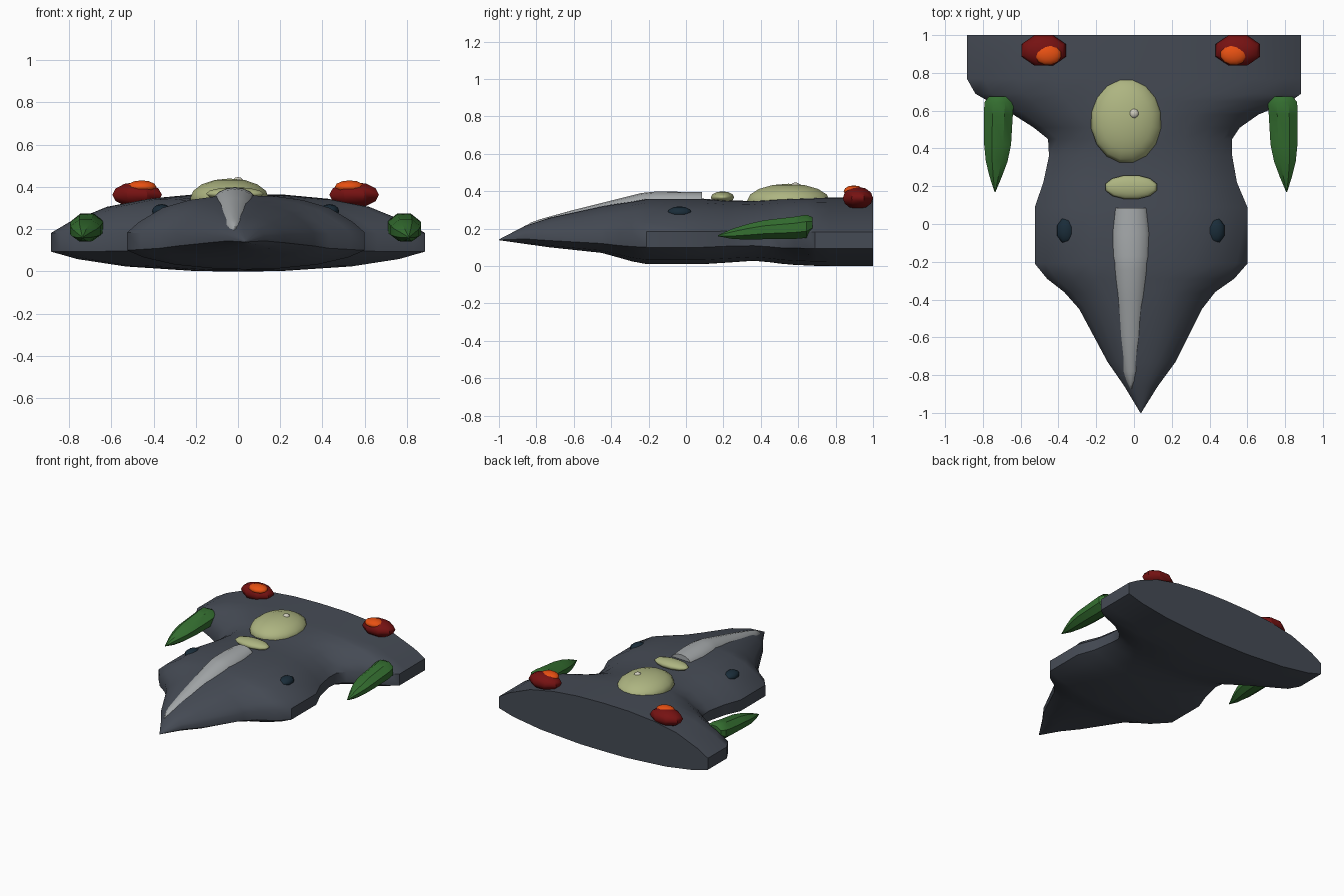
import bpy, bmesh, math

if "Cube" in bpy.data.objects:
    bpy.data.objects.remove(bpy.data.objects["Cube"])

CX = 0.036  # symmetry line of the paired parts


def material(name, rgb):
    m = bpy.data.materials.new(name)
    m.diffuse_color = (*rgb, 1)
    m.use_nodes = True
    m.node_tree.nodes["Principled BSDF"].inputs["Base Color"].default_value = m.diffuse_color
    return m


SLATE = material("slate", (0.06, 0.07, 0.09))
SILVER = material("silver", (0.38, 0.40, 0.41))
OLIVE = material("olive", (0.42, 0.46, 0.22))
CREAM = material("cream", (0.62, 0.6, 0.5))
GREEN = material("green", (0.035, 0.16, 0.03))
RED = material("red", (0.18, 0.006, 0.006))
ORANGE = material("orange", (0.8, 0.08, 0.006))
NAVY = material("navy", (0.01, 0.025, 0.04))


def finish(obj, mat, angle):
    obj.data.materials.append(mat)
    bpy.ops.object.select_all(action='DESELECT')
    obj.select_set(True)
    bpy.context.view_layer.objects.active = obj
    bpy.ops.object.shade_smooth_by_angle(angle=math.radians(angle))


def loft(name, rings, mat, angle=40):
    """Skin a list of equal-length closed rings and cap both ends."""
    bm = bmesh.new()
    loops = [[bm.verts.new(p) for p in ring] for ring in rings]
    n = len(loops[0])
    for a, b in zip(loops, loops[1:]):
        for i in range(n):
            j = (i + 1) % n
            bm.faces.new((a[i], a[j], b[j], b[i]))
    bm.faces.new(loops[0])
    bm.faces.new(loops[-1])
    bmesh.ops.recalc_face_normals(bm, faces=bm.faces)
    me = bpy.data.meshes.new(name)
    bm.to_mesh(me)
    bm.free()
    obj = bpy.data.objects.new(name, me)
    bpy.context.collection.objects.link(obj)
    finish(obj, mat, angle)


def ball(name, loc, size, mat, seg=16, rings=8, angle=50):
    bpy.ops.mesh.primitive_uv_sphere_add(segments=seg, ring_count=rings, radius=1,
                                         rotation=(0, 0, math.pi / seg))
    obj = bpy.context.object
    obj.name = obj.data.name = name
    bpy.ops.object.transform_apply(rotation=True)
    obj.location, obj.scale = loc, size
    finish(obj, mat, angle)


# Hull: lens-shaped section swept along y
half = [(0, 1), (.25, .98), (.48, .9), (.7, .74), (.9, .44), (1, .22),
        (1, -.28), (.86, -.55), (.6, -.82), (.22, -.99), (0, -1)]
lens = half + [(-u, v) for u, v in half[-2:0:-1]]
stations = [  # y, left, right, bottom, middle, top
    (-1, .034, .038, .138, .14, .142), (-.86, -.05, .125, .118, .155, .215),
    (-.73, -.14, .22, .10, .15, .258), (-.45, -.29, .36, .07, .14, .32),
    (-.36, -.37, .43, .045, .135, .335), (-.29, -.46, .53, .025, .135, .345),
    (-.21, -.525, .6, .01, .135, .36), (.09, -.525, .6, .01, .135, .36),
    (.22, -.48, .545, .018, .14, .35), (.36, -.45, .52, .028, .14, .348),
    (.45, -.455, .52, .02, .135, .355), (.51, -.53, .56, .012, .13, .36),
    (.58, -.64, .66, .006, .13, .362), (.65, -.77, .83, .003, .13, .363),
    (.69, -.84, .885, .001, .13, .364), (.77, -.885, .885, 0, .13, .366),
    (1, -.885, .885, 0, .13, .368)]
loft("hull", [[((l + r) / 2 + u * (r - l) / 2, y, m + v * ((t - m) if v > 0 else (m - b)))
               for u, v in lens] for y, l, r, b, m, t in stations], SLATE)

# Silver spine on the nose: half-round strip
arch = [(math.cos(math.pi * i / 8), math.sin(math.pi * i / 8)) for i in range(9)]
spine = [(-.87, .008, .17, .205), (-.83, .03, .175, .232), (-.78, .048, .19, .25),
         (-.6, .07, .23, .3), (-.4, .088, .27, .35), (-.24, .1, .31, .39),
         (-.17, .106, .32, .397), (-.05, .105, .33, .397), (.085, .09, .33, .395)]
loft("nose_spine", [[(-.015 + w * c, y, b + (t - b) * s) for c, s in arch]
                    for y, w, b, t in spine], SILVER)

# Domes on the centre line
ball("large_dome", (-.04, .548, .345), (.19, .227, .095), OLIVE)
ball("small_dome", (-.015, .195, .367), (.142, .065, .032), OLIVE, 12, 6)
ball("dome_bead", (0, .585, .425), (.027, .027, .022), CREAM, 12, 6)
ball("dome_stud", (-.08, .5, .424), (.012, .012, .01), CREAM, 8, 6)

# Paired parts
pod = [  # y, x offset, z, x radius, z radius
    (.17, .772, .162, .003, .003), (.25, .768, .172, .035, .03), (.33, .763, .183, .062, .045),
    (.42, .758, .194, .077, .055), (.58, .754, .204, .083, .064),
    (.645, .75, .212, .084, .067), (.675, .748, .22, .06, .045)]
for s, side in ((-1, "left"), (1, "right")):
    ball(side + "_engine_housing", (CX + s * .514, .919, .363), (.127, .0875, .06), RED, 8, 6, 35)
    ball(side + "_engine_light", (CX + s * .492, .897, .4), (.072, .056, .031), ORANGE, 12, 6)
    ball(side + "_eye", (CX + s * .397, -.035, .285), (.05, .07, .034), NAVY, 8, 6)
    loft(side + "_wing_pod", [[(CX + s * x + rx * math.cos(a), y, z + rz * math.sin(a))
                               for a in [(k + .5) * math.pi / 4 for k in range(8)]]
                              for y, x, z, rx, rz in pod], GREEN, 35)
